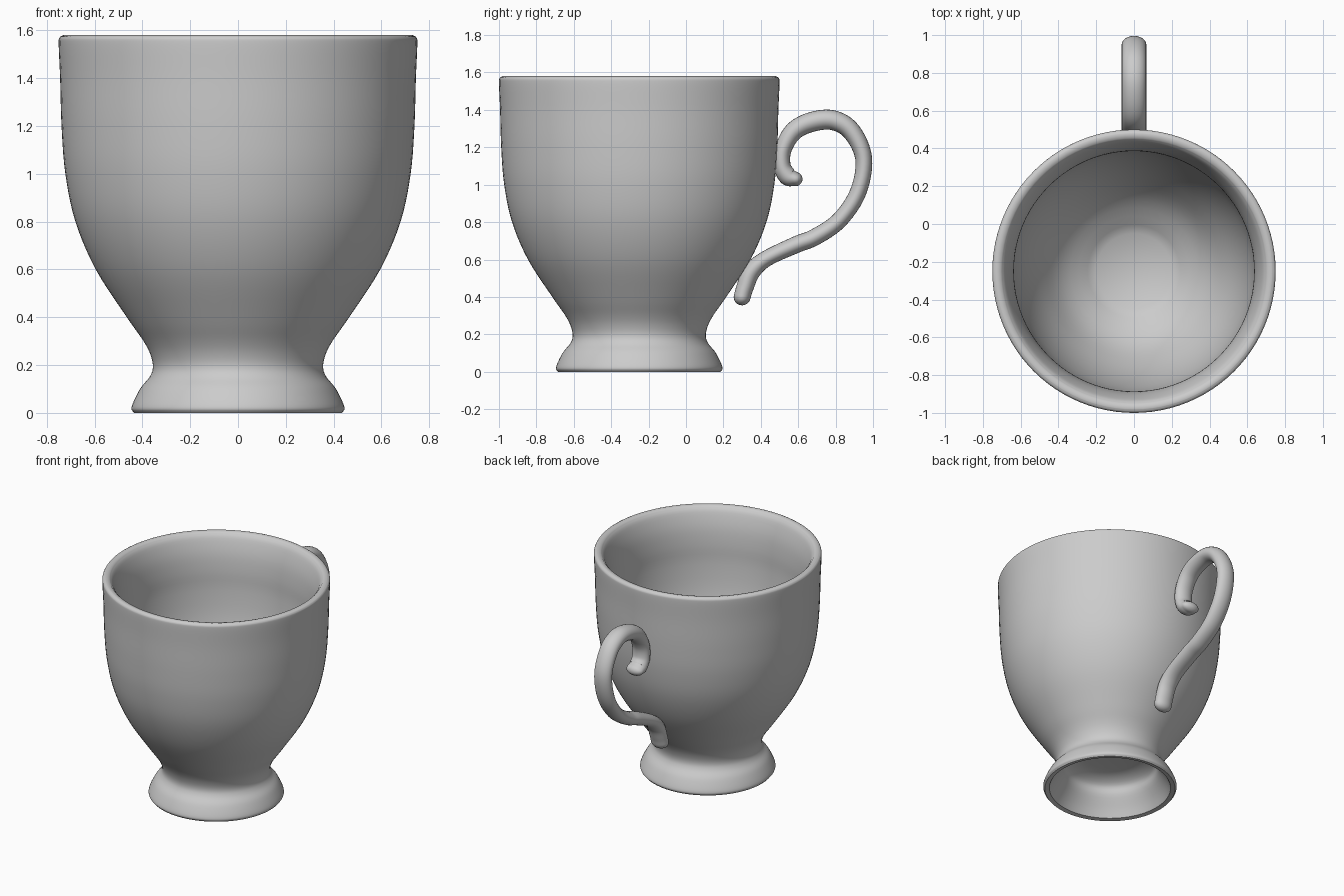
import bpy, bmesh, math
from mathutils import Vector

cube = bpy.data.objects.get("Cube")
if cube:
    bpy.data.objects.remove(cube)

SIDES = 96
AXIS_Y = -0.25

# Glazed ceramic
ceramic = bpy.data.materials.new("grey ceramic")
ceramic.use_nodes = True
grey = (0.6, 0.6, 0.6, 1)
ceramic.diffuse_color = grey
ceramic.node_tree.nodes["Principled BSDF"].inputs["Base Color"].default_value = grey


def smooth_path(points, steps):
    """Catmull-Rom spline through points of any dimension up to 3."""
    pts = [Vector(p) for p in points]
    pts = [2 * pts[0] - pts[1]] + pts + [2 * pts[-1] - pts[-2]]
    out = []
    for a, b, c, d in zip(pts, pts[1:], pts[2:], pts[3:]):
        for i in range(steps):
            t = i / steps
            out.append((2 * b + (c - a) * t + (2 * a - 5 * b + 4 * c - d) * t ** 2
                        + (3 * b - a - 3 * c + d) * t ** 3) / 2)
    return out + [pts[-2]]


def skin(name, rings):
    """Bridge a list of equal rings and cap both ends."""
    bm = bmesh.new()
    loops = [[bm.verts.new(p) for p in ring] for ring in rings]
    n = len(loops[0])
    for lo, hi in zip(loops, loops[1:]):
        for i in range(n):
            j = (i + 1) % n
            bm.faces.new((lo[i], lo[j], hi[j], hi[i]))
    bm.faces.new(loops[0][::-1])
    bm.faces.new(loops[-1])
    bmesh.ops.recalc_face_normals(bm, faces=bm.faces)
    mesh = bpy.data.meshes.new(name)
    bm.to_mesh(mesh)
    bm.free()
    mesh.materials.append(ceramic)
    obj = bpy.data.objects.new(name, mesh)
    bpy.context.collection.objects.link(obj)
    bpy.ops.object.select_all(action='DESELECT')
    obj.select_set(True)
    bpy.context.view_layer.objects.active = obj
    bpy.ops.object.shade_smooth_by_angle(angle=math.radians(40))
    return obj


# Cup: (radius, height) from the hollow under the foot, up the outside,
# over the lip and down to the inner floor
underside = [(0.1, 0.25), (0.22, 0.24), (0.3, 0.2), (0.325, 0.14), (0.375, 0.06), (0.405, 0.005)]
outside = [(0.435, 0), (0.445, 0.025), (0.41, 0.1), (0.37, 0.15), (0.356, 0.19), (0.365, 0.24),
           (0.395, 0.3), (0.465, 0.4), (0.595, 0.6), (0.68, 0.8), (0.722, 1.0), (0.738, 1.2),
           (0.744, 1.4), (0.75, 1.54), (0.746, 1.57), (0.73, 1.58)]
inside = [(0.705, 1.575), (0.68, 1.54), (0.65, 1.44), (0.637, 1.32), (0.635, 1.18), (0.615, 0.98),
          (0.565, 0.78), (0.485, 0.6), (0.375, 0.44), (0.2, 0.31)]
profile = smooth_path(underside, 4) + smooth_path(outside, 5) + smooth_path(inside, 4)
angles = [2 * math.pi * i / SIDES for i in range(SIDES)]
skin("cup", [[(r * math.cos(a), AXIS_Y + r * math.sin(a), z) for a in angles]
             for r, z in profile])

# Scroll handle: (y, z, half thickness) from the upper curl to the lower tail
handle_path = [(0.585, 1.03, 0.038), (0.545, 1.045, 0.05), (0.515, 1.1, 0.045),
               (0.52, 1.19, 0.045), (0.575, 1.285, 0.05), (0.67, 1.335, 0.053),
               (0.785, 1.345, 0.053), (0.885, 1.285, 0.05), (0.95, 1.14, 0.045),
               (0.92, 0.96, 0.044), (0.82, 0.81, 0.044), (0.69, 0.72, 0.045),
               (0.59, 0.68, 0.045), (0.43, 0.605, 0.043), (0.35, 0.535, 0.048),
               (0.315, 0.45, 0.046), (0.3, 0.4, 0.045)]
path = smooth_path(handle_path, 6)
stations = []
for i, p in enumerate(path):
    tangent = path[min(i + 1, len(path) - 1)] - path[max(i - 1, 0)]
    stations.append((p, Vector((tangent.x, tangent.y)).normalized(), 1))


def round_end(station, sign):
    """Shrinking stations that make a rounded tip."""
    p, t, _ = station
    tip = []
    for k in range(1, 6):
        a = k * math.pi / 10.5
        offset = t * (sign * p.z * math.sin(a))
        tip.append((p + Vector((offset.x, offset.y, 0)), t, math.cos(a)))
    return tip


stations = round_end(stations[0], -1)[::-1] + stations + round_end(stations[-1], 1)
rings = []
for p, t, scale in stations:
    ring = []
    for k in range(24):
        a = 2 * math.pi * k / 24
        side = p.z * scale * math.sin(a)
        ring.append((0.065 * scale * math.cos(a), p.x - t.y * side, p.y + t.x * side))
    rings.append(ring)
skin("handle", rings)
